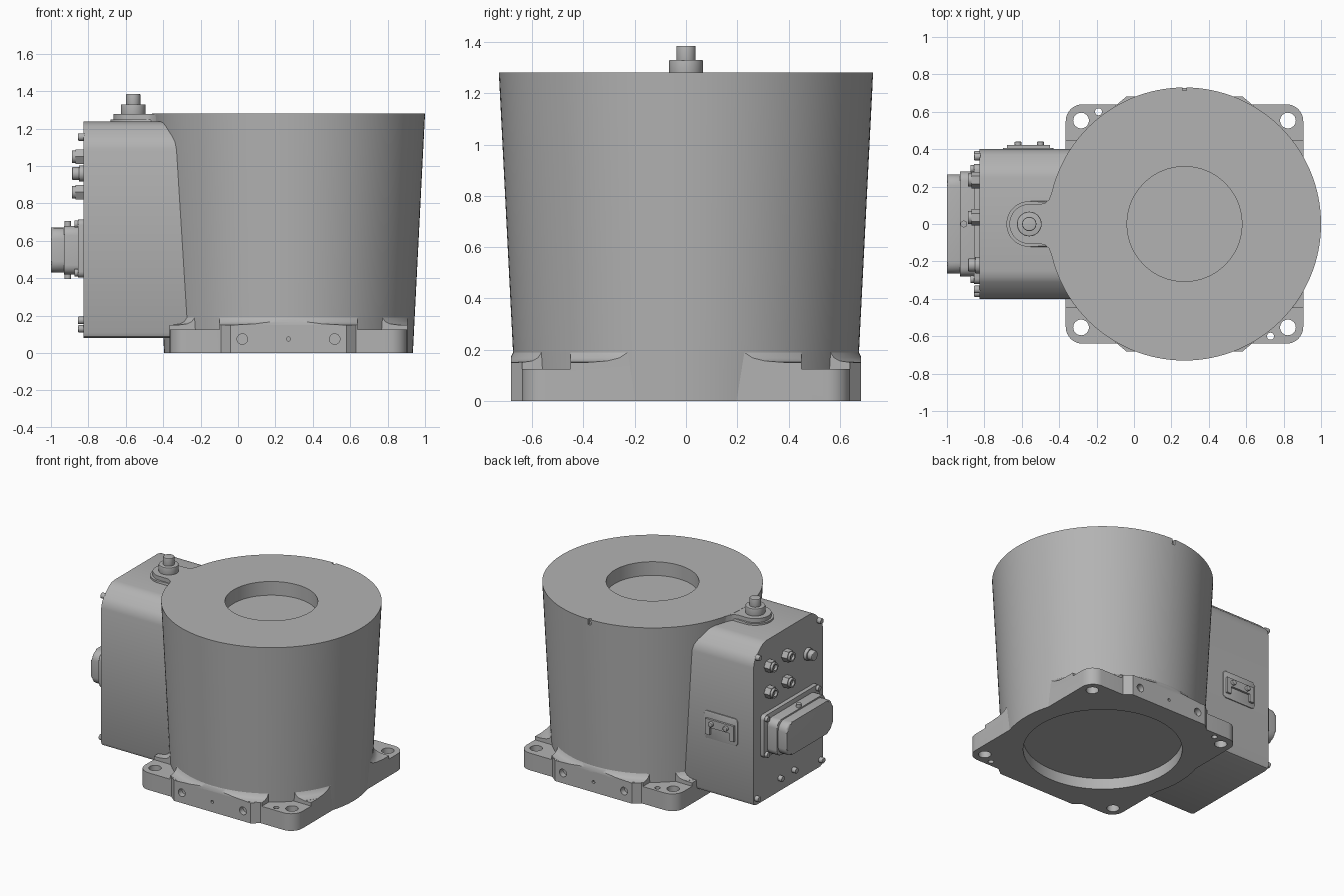
import bpy, bmesh, math

cube = bpy.data.objects.get("Cube")
if cube:
    bpy.data.objects.remove(cube, do_unlink=True)

grey = bpy.data.materials.new("cast_grey")
grey.use_nodes = True
COLOR = (0.45, 0.45, 0.45, 1)
grey.diffuse_color = COLOR
grey.node_tree.nodes["Principled BSDF"].inputs["Base Color"].default_value = COLOR

CX = 0.27  # axis of the round housing
PLACE = {"Z": lambda u, v, w: (u, v, w),
         "X": lambda u, v, w: (w, u, v),
         "Y": lambda u, v, w: (u, w, v)}


def finish(name, bm):
    bmesh.ops.recalc_face_normals(bm, faces=bm.faces)
    mesh = bpy.data.meshes.new(name)
    bm.to_mesh(mesh)
    bm.free()
    mesh.materials.append(grey)
    ob = bpy.data.objects.new(name, mesh)
    bpy.context.collection.objects.link(ob)
    return ob


def prism(name, pts, lo, hi, axis="Z", bevel=0):
    """Extrude a closed outline along an axis; optionally bevel its rims."""
    bm = bmesh.new()
    a, b = ([bm.verts.new(PLACE[axis](u, v, w)) for u, v in pts] for w in (lo, hi))
    caps = [bm.faces.new(a), bm.faces.new(b)]
    for i in range(len(pts)):
        j = (i + 1) % len(pts)
        bm.faces.new((a[i], a[j], b[j], b[i]))
    if bevel:
        rims = list({e for f in caps for e in f.edges})
        bmesh.ops.bevel(bm, geom=rims, offset=bevel, segments=3, profile=0.5, affect="EDGES")
    return finish(name, bm)


def arc(cx, cy, r, start, end, n):
    angles = [math.radians(start + (end - start) * i / n) for i in range(n + 1)]
    return [(cx + r * math.cos(t), cy + r * math.sin(t)) for t in angles]


def circle(cx, cy, r, n=24):
    return arc(cx, cy, r, 0, 360, n)[:-1]


def rounded(cx, cy, hx, hy, r):
    pts = []
    for k, (sx, sy) in enumerate([(1, 1), (-1, 1), (-1, -1), (1, -1)]):
        pts += arc(cx + sx * (hx - r), cy + sy * (hy - r), r, 90 * k, 90 * k + 90, 6)
    return pts


def lathe(name, profile, n=128):
    """Revolve a closed profile of (radius, z) around the housing axis."""
    bm = bmesh.new()
    rings = []
    for r, z in profile:
        if r == 0:
            rings.append([bm.verts.new((CX, 0, z))] * n)
        else:
            rings.append([bm.verts.new((x, y, z)) for x, y in circle(CX, 0, r, n)])
    pairs = list(zip(rings, rings[1:]))
    if profile[0][0] > 0:
        pairs.append((rings[-1], rings[0]))
    for a, b in pairs:
        for i in range(n):
            j = (i + 1) % n
            bm.faces.new(list(dict.fromkeys((a[i], a[j], b[j], b[i]))))
    return finish(name, bm)


def boolean(ob, cutter, operation="DIFFERENCE"):
    mod = ob.modifiers.new(cutter.name, "BOOLEAN")
    mod.operation, mod.object, mod.solver = operation, cutter, "EXACT"
    bpy.context.view_layer.objects.active = ob
    bpy.ops.object.modifier_apply(modifier=mod.name)


def drop(*obs):
    for ob in obs:
        bpy.data.objects.remove(ob, do_unlink=True)


# Tapered round housing with recesses above and below, and a rim notch
housing = lathe("housing", [(0, .08), (.525, .08), (.525, 0), (.665, 0), (.73, 1.28),
                            (.307, 1.28), (.307, 1.18), (0, 1.18)])
notch = prism("notch", rounded(CX, .73, .011, .017, .005), 1.24, 1.3)
boolean(housing, notch)
drop(notch)

# Base plate: rounded square with a lug on the front and back edges
lug = [(.36, .64), (.31, .682), (-.31, .682), (-.36, .64)]
outline = (arc(.545, .55, .09, 0, 90, 8) + lug + arc(-.545, .55, .09, 90, 180, 8))
outline += [(-u, -v) for u, v in outline]
outline = [(CX + u, v) for u, v in outline]
plate = prism("base_plate", outline, 0, .15)
fillet = lathe("housing_fillet", [(.65, .14), (.735, .14), (.735, .151), (.705, .156),
                                  (.686, .168), (.674, .19), (.65, .19)])
boolean(fillet, prism("plate_limit", outline, .12, .25), "INTERSECT")
drop(bpy.data.objects["plate_limit"])

cutters = [prism("centre_cut", circle(CX, 0, .655, 128), -.1, .3)]
for sx in (-1, 1):
    for sy in (-1, 1):
        pocket = prism("pocket", rounded(CX + sx * .57, sy * .65, .2, .2, .09), .125, .3)
        boolean(fillet, pocket)
        cutters += [pocket, prism("bolt_hole", circle(CX + sx * .553, sy * .553, .042), -.1, .3)]
        if sx != sy:
            cutters.append(prism("dowel_hole", circle(CX + sx * .46, sy * .6, .019), -.1, .3))
for s in (-1, 1):
    for u, r in ((-.247, .028), (0, .011), (.247, .028)):
        cutters.append(prism("lug_hole", circle(CX + u, .075, r), s * .64, s * .72, "Y"))
for c in cutters:
    boolean(plate, c)
drop(*cutters)

# Side box with sloped upper corners
half = [(.37, .08), (.39, .088), (.4, .11), (.4, 1.09), (.39, 1.13), (.37, 1.16),
        (.31, 1.215), (.285, 1.23), (.25, 1.237)]
box = prism("side_box", half + [(-y, z) for y, z in reversed(half)], -.825, -.25, "X")

# Boss on the box top and the stepped knob
flare = [(-.5, .106), (-.475, .113), (-.455, .13), (-.43, .19), (-.35, .19)]
boss = prism("top_boss", [(x, -y) for x, y in reversed(flare)]
             + arc(-.56, 0, .106, 270, 90, 24) + flare, 1.2, 1.279)
skirt = prism("boss_skirt", arc(-.56, 0, .122, 270, 90, 24) + [(-.4, .122), (-.4, -.122)],
              1.2, 1.25, bevel=.01)
prism("knob_base", circle(-.56, 0, .066, 32), 1.27, 1.33, bevel=.004)
prism("knob_tip", circle(-.56, 0, .038, 32), 1.32, 1.385, bevel=.004)

# Small panel screws
for y, z in ((.36, 1.155), (-.35, 1.155), (.37, .13), (-.37, .13), (.1, .175), (-.06, .175)):
    prism("panel_screw", circle(y, z, .02, 16), -.855, -.82, "X", .004)

# Four hexagonal connectors and a round one
for y in (.235, .035):
    for z in (1.05, .86):
        prism("hex_connector", circle(y, z, .044, 6), -.87, -.82, "X")
        socket = prism("hex_socket", circle(y, z, .034), -.887, -.82, "X")
        bore = prism("bore", circle(y, z, .022), -.9, -.86, "X")
        boolean(socket, bore)
        drop(bore)
prism("round_connector_collar", circle(-.22, .96, .044), -.85, -.82, "X", .004)
prism("round_connector_cap", circle(-.22, .96, .035), -.887, -.84, "X", .005)

# Large rectangular connector with hood, flange, screws and latch pins
prism("connector_flange", rounded(0, .56, .32, .155, .03), -.855, -.82, "X", .004)
prism("connector_body", rounded(0, .55, .28, .13, .05), -.93, -.85, "X", .006)
prism("connector_hood", rounded(0, .55, .265, .12, .06), -1, -.92, "X", .015)
for y in (-.295, .295):
    for z in (.43, .69):
        prism("flange_screw", circle(y, z, .02, 16), -.875, -.85, "X", .004)
for lo, hi in ((.395, .43), (.67, .705)):
    prism("latch_pin", circle(-.91, 0, .018, 16), lo, hi)

# Cable bracket on the box's side
prism("bracket_pad", rounded(-.565, .585, .135, .1, .025), .39, .407, "Y", .004)
side = [(-.115, .52), (-.115, .635), (.115, .635), (.115, .52), (.08, .52), (.08, .575),
        (-.08, .575), (-.08, .52)]
prism("cable_bracket", [(-.565 + u, z) for u, z in side], .4, .422, "Y")
for x in (-.62, -.5):
    prism("bracket_screw", circle(x, .605, .018, 16), .41, .44, "Y", .004)

# Smooth round surfaces while keeping edges crisp
bpy.ops.object.select_all(action="DESELECT")
for ob in bpy.context.collection.objects:
    if ob.type == "MESH":
        ob.select_set(True)
        bpy.context.view_layer.objects.active = ob
bpy.ops.object.shade_smooth_by_angle(angle=math.radians(30))
